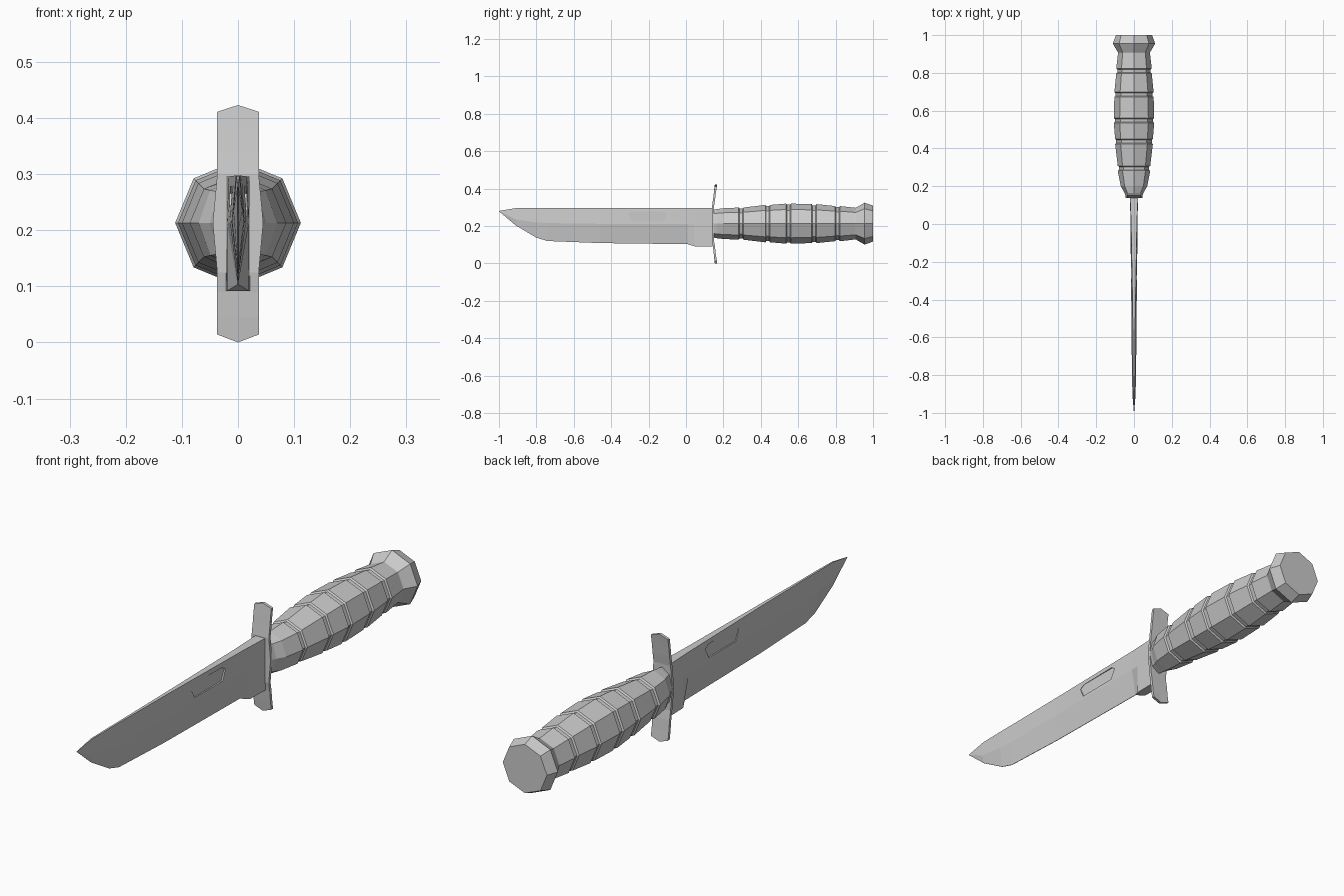
import bpy, bmesh
from math import sin, cos, pi

if "Cube" in bpy.data.objects:
    bpy.data.objects.remove(bpy.data.objects["Cube"])

AXIS_Z = 0.213


def loft(name, rings):
    """Skin a list of equal-length closed rings and cap both ends."""
    bm = bmesh.new()
    loops = [[bm.verts.new(p) for p in ring] for ring in rings]
    n = len(rings[0])
    for a, b in zip(loops, loops[1:]):
        for i in range(n):
            j = (i + 1) % n
            bm.faces.new((a[i], a[j], b[j], b[i]))
    bm.faces.new(loops[0])
    bm.faces.new(loops[-1])
    bmesh.ops.remove_doubles(bm, verts=bm.verts, dist=1e-5)
    bmesh.ops.recalc_face_normals(bm, faces=bm.faces)
    mesh = bpy.data.meshes.new(name)
    bm.to_mesh(mesh)
    bm.free()
    obj = bpy.data.objects.new(name, mesh)
    bpy.context.collection.objects.link(obj)
    return obj


def octagon(y, rx, rz=None):
    rz = rz or rx
    return [(rx * cos(k * pi / 4), y, AXIS_Z + rz * sin(k * pi / 4)) for k in range(8)]


# Grip: swelling octagonal body with narrow grooves
outline = [(0.20, 0.072), (0.295, 0.086), (0.437, 0.1), (0.548, 0.107),
           (0.685, 0.104), (0.81, 0.094), (0.91, 0.084)]
rings = [octagon(0.145, 0.044, 0.074), octagon(0.165, 0.05, 0.078),
         octagon(0.20, 0.070, 0.082)]
for y, r in outline[1:-1]:
    rings += [octagon(y - 0.013, r), octagon(y - 0.008, r - 0.006),
              octagon(y + 0.008, r - 0.006), octagon(y + 0.013, r)]
rings.append(octagon(0.91, 0.084))
loft("grip", rings)

# Pommel: flared octagonal cap
loft("pommel", [octagon(0.905, 0.084), octagon(0.91, 0.086),
                octagon(0.955, 0.112), octagon(1.0, 0.096)])

# Guard: thin bent plate with pointed ends and a wider middle
rings = []
for z, y, w, drop in [(0.002, 0.154, 0.037, 0.012), (0.045, 0.149, 0.037, 0),
                      (0.09, 0.144, 0.037, 0), (0.125, 0.138, 0.037, 0),
                      (AXIS_Z, 0.138, 0.045, 0), (0.3, 0.138, 0.037, 0),
                      (0.34, 0.144, 0.037, 0), (0.38, 0.149, 0.037, 0),
                      (0.423, 0.154, 0.037, -0.012)]:
    t = 0.011
    rings.append([(-w, y, z + drop), (0, y, z), (w, y, z + drop),
                  (w, y + t, z + drop), (0, y + t, z), (-w, y + t, z + drop)])
guard = loft("guard", rings)
low = min(v.co.z for v in guard.data.vertices)
for v in guard.data.vertices:
    if v.co.z < low + 0.001:
        v.co.z = 0

# Blade: y, spine z, ridge z, edge z, half widths of spine, ridge, edge
stations = [
    (0.142, 0.296, 0.21, 0.092, 0.021, 0.021, 0.021),
    (0.045, 0.296, 0.21, 0.092, 0.017, 0.0195, 0.019),
    (0.01, 0.296, 0.21, 0.103, 0.0155, 0.019, 0.001),
    (-0.46, 0.297, 0.212, 0.109, 0.007, 0.014, 0.001),
    (-0.74, 0.297, 0.216, 0.120, 0.004, 0.0115, 0.001),
    (-0.80, 0.297, 0.219, 0.138, 0.004, 0.011, 0.001),
    (-0.91, 0.296, 0.235, 0.203, 0.003, 0.008, 0.001),
    (-1.0, 0.281, 0.280, 0.279, 0.0005, 0.0005, 0.0005)]
blade = loft("blade", [[(-ws, y, zs), (ws, y, zs), (wm, y, zm),
                        (we, y, ze), (-we, y, ze), (-wm, y, zm)]
                       for y, zs, zm, ze, ws, wm, we in stations])

# Shallow fullers cut into both blade faces
for side, label in ((1, "right"), (-1, "left")):
    profile = [(-0.31, 0.265), (-0.29, 0.278), (-0.12, 0.278),
               (-0.10, 0.265), (-0.12, 0.225), (-0.29, 0.225)]
    cutter = loft("fuller_cutter_" + label,
                  [[(side * x, y, z) for y, z in profile] for x in (0.0105, 0.05)])
    cutter.hide_render = True
    cutter.hide_set(True)
    mod = blade.modifiers.new("fuller_" + label, 'BOOLEAN')
    mod.operation = 'DIFFERENCE'
    mod.object = cutter
    mod.solver = 'EXACT'
